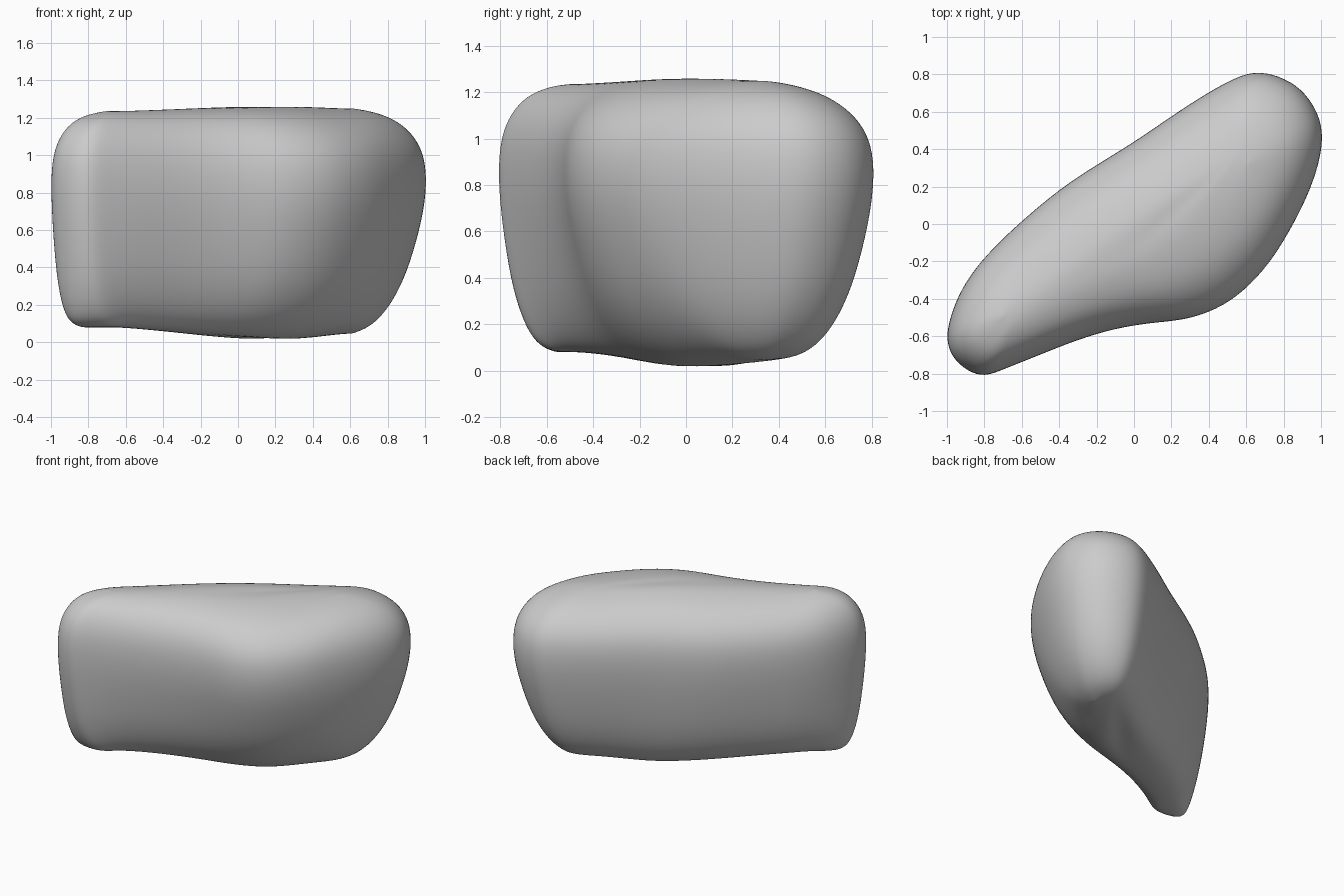
import bpy
import bmesh
from mathutils import Vector

cube = bpy.data.objects.get("Cube")
if cube:
    bpy.data.objects.remove(cube, do_unlink=True)

# Plan outline at the widest height, clockwise from the narrow tip
OUTLINE = [
    (-1, -.64), (-1, -.56), (-.96, -.42), (-.88, -.27), (-.75, -.12), (-.6, .02), (-.4, .19), (-.2, .32),
    (0, .44), (.2, .58), (.4, .71), (.55, .79), (.65, .82), (.77, .8), (.9, .73), (.99, .6),
    (1.02, .46), (.98, .27), (.9, .08), (.8, -.1), (.7, -.25), (.55, -.4), (.4, -.48), (.25, -.52),
    (.1, -.53), (-.1, -.56), (-.3, -.62), (-.5, -.7), (-.7, -.78), (-.8, -.82), (-.89, -.79), (-.97, -.72),
]
# Vertical profile: (relative height, spread from the spine)
PROFILE = [
    (0, .12), (.02, .28), (.06, .43), (.14, .6), (.27, .77), (.45, .91), (.58, .98), (.69, 1),
    (.79, .97), (.87, .87), (.93, .71), (.965, .54), (.988, .34), (1, .14),
]
SPINE_START, SPINE_END = Vector((-.62, -.45)), Vector((.55, .3))
TIP = Vector((-1, -.6))
BACKWARD = Vector((-.54, .84))


def smoothstep(low, high, value):
    t = min(max((value - low) / (high - low), 0), 1)
    return t * t * (3 - 2 * t)


def spine_point(point):
    """Nearest point on the central spine of the stone."""
    axis = SPINE_END - SPINE_START
    t = (point - SPINE_START).dot(axis) / axis.length_squared
    return SPINE_START + axis * min(max(t, 0), 1)


def surface_point(point, height, spread):
    """Spread an outline point from the spine and lift it to its height."""
    centre = spine_point(point)
    backness = max(0, (point - centre).normalized().dot(BACKWARD))
    tipness = max(0, 1 - (point - TIP).length / .55)
    # The narrow tip is squarer; the back is full below and slopes gently above
    if height < .6:
        spread **= 1 - max(.8 * tipness, .35 * backness)
    else:
        spread **= 1 - .3 * tipness + .25 * backness
    flat = centre + (point - centre) * spread
    wide_end = smoothstep(.15, .55, centre.x)
    bottom = .08 * (1 - smoothstep(-.7, .3, centre.x)) + .045 * wide_end
    top = 1.235 + .03 * smoothstep(-.7, .2, centre.x) - .015 * wide_end
    return Vector((flat.x, flat.y, bottom + (top - bottom) * height))


# Stone body: stacked rings, closed by strips of quads
bm = bmesh.new()
count = len(OUTLINE)
rings = [[bm.verts.new(surface_point(Vector(p), h, s)) for p in OUTLINE] for h, s in PROFILE]
for lower, upper in zip(rings, rings[1:]):
    for i in range(count):
        j = (i + 1) % count
        bm.faces.new((lower[i], lower[j], upper[j], upper[i]))
for ring in (rings[0], rings[-1]):
    for i in range(count // 2):
        corners = [ring[i], ring[i + 1], ring[-i - 1], ring[-i]]
        bm.faces.new(list(dict.fromkeys(corners)))
bmesh.ops.recalc_face_normals(bm, faces=bm.faces)
mesh = bpy.data.meshes.new("stone_body")
bm.to_mesh(mesh)
bm.free()

stone = bpy.data.objects.new("stone_body", mesh)
bpy.context.collection.objects.link(stone)
mesh.polygons.foreach_set("use_smooth", [True] * len(mesh.polygons))
smoothing = stone.modifiers.new("rounding", "SUBSURF")
smoothing.levels = smoothing.render_levels = 2

# Plain stone colour
grey = bpy.data.materials.new("stone_grey")
grey.use_nodes = True
colour = (.6, .6, .6, 1)
grey.diffuse_color = colour
grey.node_tree.nodes["Principled BSDF"].inputs["Base Color"].default_value = colour
mesh.materials.append(grey)
